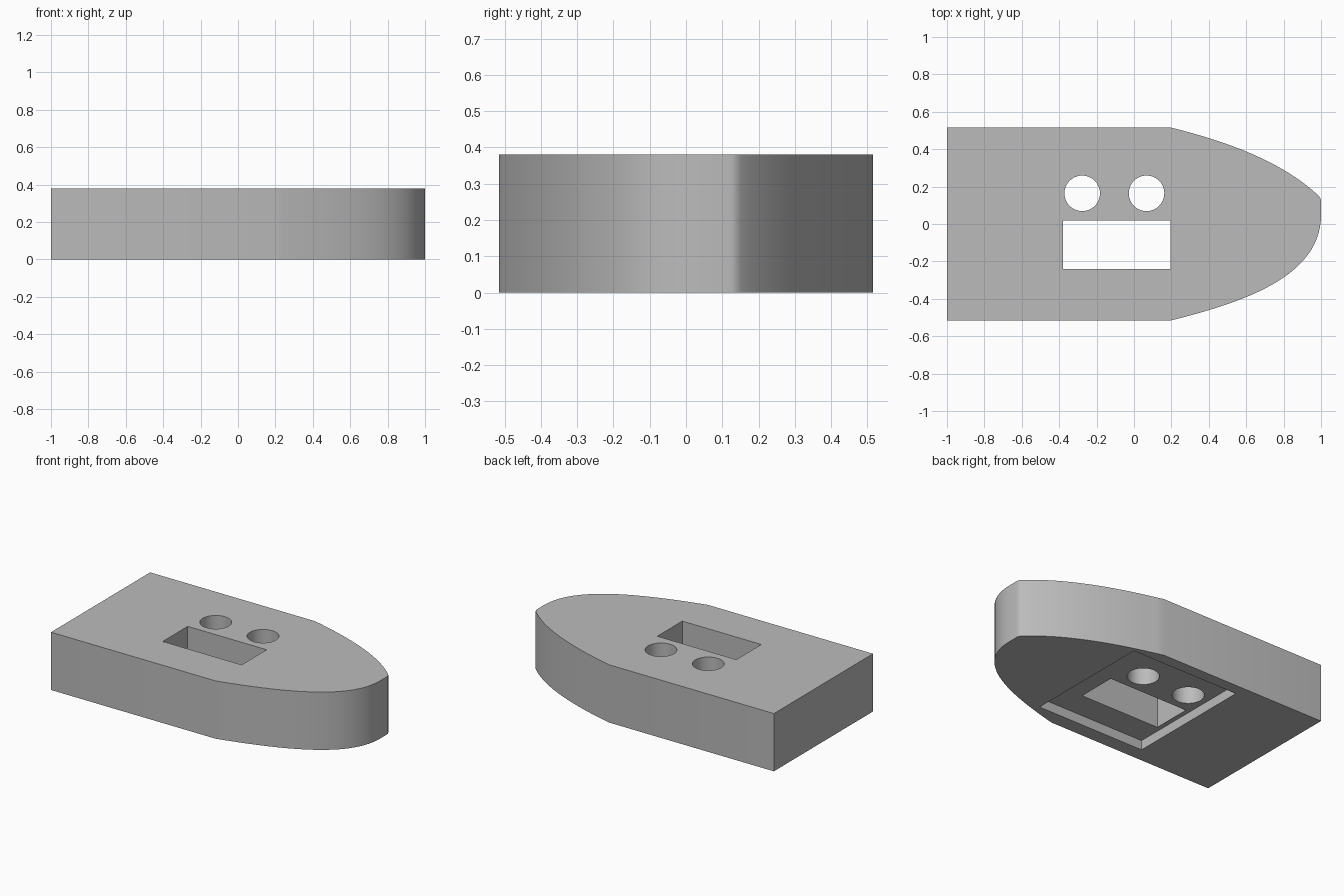
import bpy, bmesh, math
from mathutils import Vector
from mathutils.geometry import interpolate_bezier

cube = bpy.data.objects.get("Cube")
if cube:
    bpy.data.objects.remove(cube, do_unlink=True)

HEIGHT = 0.38

grey = bpy.data.materials.new("plain_grey")
grey.use_nodes = True
grey.diffuse_color = (0.5, 0.5, 0.5, 1)
grey.node_tree.nodes["Principled BSDF"].inputs["Base Color"].default_value = (0.5, 0.5, 0.5, 1)


def prism(name, outline, z0, z1):
    """Extrude a closed outline from z0 up to z1."""
    bm = bmesh.new()
    face = bm.faces.new([bm.verts.new((p[0], p[1], z0)) for p in outline])
    top = bmesh.ops.extrude_face_region(bm, geom=[face])["geom"]
    verts = [v for v in top if isinstance(v, bmesh.types.BMVert)]
    bmesh.ops.translate(bm, verts=verts, vec=(0, 0, z1 - z0))
    bmesh.ops.recalc_face_normals(bm, faces=bm.faces)
    mesh = bpy.data.meshes.new(name)
    bm.to_mesh(mesh)
    bm.free()
    mesh.materials.append(grey)
    obj = bpy.data.objects.new(name, mesh)
    bpy.context.collection.objects.link(obj)
    return obj


def rect(x0, x1, y0, y1):
    return [(x0, y0), (x1, y0), (x1, y1), (x0, y1)]


def circle(x, y, r, n=48):
    return [(x + r * math.cos(math.tau * i / n), y + r * math.sin(math.tau * i / n))
            for i in range(n)]


def bezier(a, b, c, d, n):
    return interpolate_bezier(*(Vector((*p, 0)) for p in (a, b, c, d)), n)


# Hull: square stern, two curved sides meeting at an off-centre bow
outline = [(-1, 0.515), (-1, -0.515)]
outline += bezier((0.2, -0.515), (0.62, -0.41), (1, -0.27), (1, 0.05), 28)
outline += bezier((1, 0.12), (1, 0.135), (0.995, 0.142), (0.985, 0.153), 5)
outline += bezier((0.985, 0.153), (0.79, 0.335), (0.5, 0.44), (0.2, 0.515), 22)[1:]
hull = prism("hull", outline, 0, HEIGHT)

# Openings: underside recess, rectangular slot and two round holes
cutters = [
    prism("recess_cutter", rect(-0.41, 0.37, -0.42, 0.44), -0.1, 0.062),
    prism("slot_cutter", rect(-0.38, 0.195, -0.24, 0.02), -0.2, 0.6),
]
for i, x in enumerate((-0.277, 0.067)):
    cutters.append(prism(f"round_hole_cutter_{i + 1}", circle(x, 0.164, 0.095), -0.2, 0.6))

bpy.context.view_layer.objects.active = hull
for cutter in cutters:
    cut = hull.modifiers.new(cutter.name, "BOOLEAN")
    cut.operation = "DIFFERENCE"
    cut.solver = "EXACT"
    cut.object = cutter
    bpy.ops.object.modifier_apply(modifier=cut.name)
for cutter in cutters:
    bpy.data.objects.remove(cutter, do_unlink=True)

# Smooth curved walls, sharp rims
bpy.ops.object.select_all(action="DESELECT")
hull.select_set(True)
bpy.ops.object.shade_smooth_by_angle(angle=math.radians(30))
